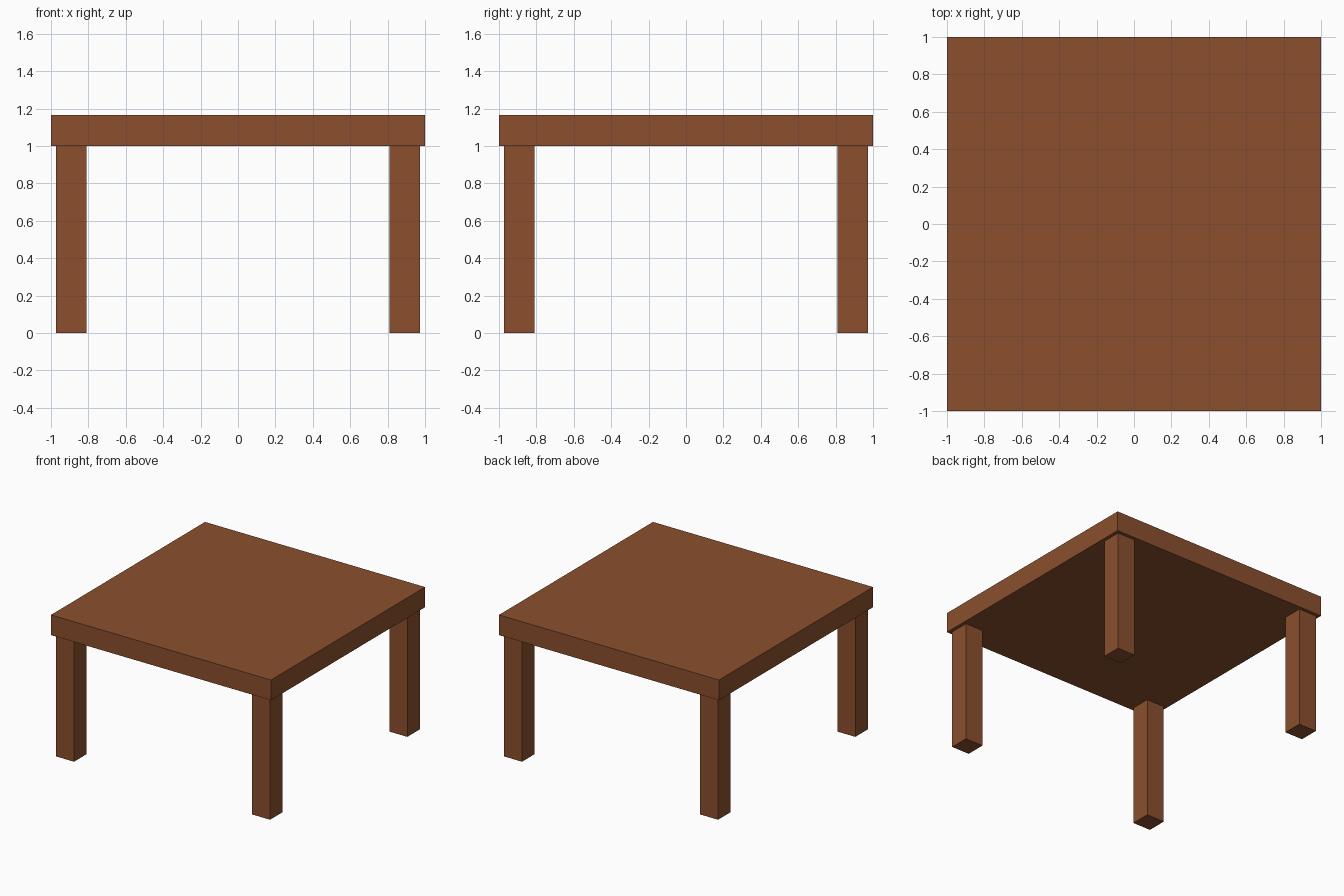
import bpy

if "Cube" in bpy.data.objects:
    bpy.data.objects.remove(bpy.data.objects["Cube"])

# Single brown wood colour
wood = bpy.data.materials.new("brown wood")
wood.diffuse_color = (0.258, 0.078, 0.027, 1.0)
wood.use_nodes = True
wood.node_tree.nodes["Principled BSDF"].inputs["Base Color"].default_value = wood.diffuse_color


def box(name, centre, size):
    bpy.ops.mesh.primitive_cube_add(size=1, location=centre)
    obj = bpy.context.object
    obj.name = name
    obj.scale = size
    bpy.ops.object.transform_apply(location=False, rotation=False, scale=True)
    obj.data.materials.append(wood)
    return obj


LEG_HEIGHT, LEG_WIDTH, LEG_OFFSET = 1.0, 0.162, 0.891
TOP_THICKNESS = 0.166

# Square table top
box("table_top", (0, 0, LEG_HEIGHT + TOP_THICKNESS / 2), (2, 2, TOP_THICKNESS))

# Four square legs, one near each corner
for y_name, sy in (("front", -1), ("back", 1)):
    for x_name, sx in (("left", -1), ("right", 1)):
        box(f"{y_name}_{x_name}_leg",
            (sx * LEG_OFFSET, sy * LEG_OFFSET, LEG_HEIGHT / 2),
            (LEG_WIDTH, LEG_WIDTH, LEG_HEIGHT))
